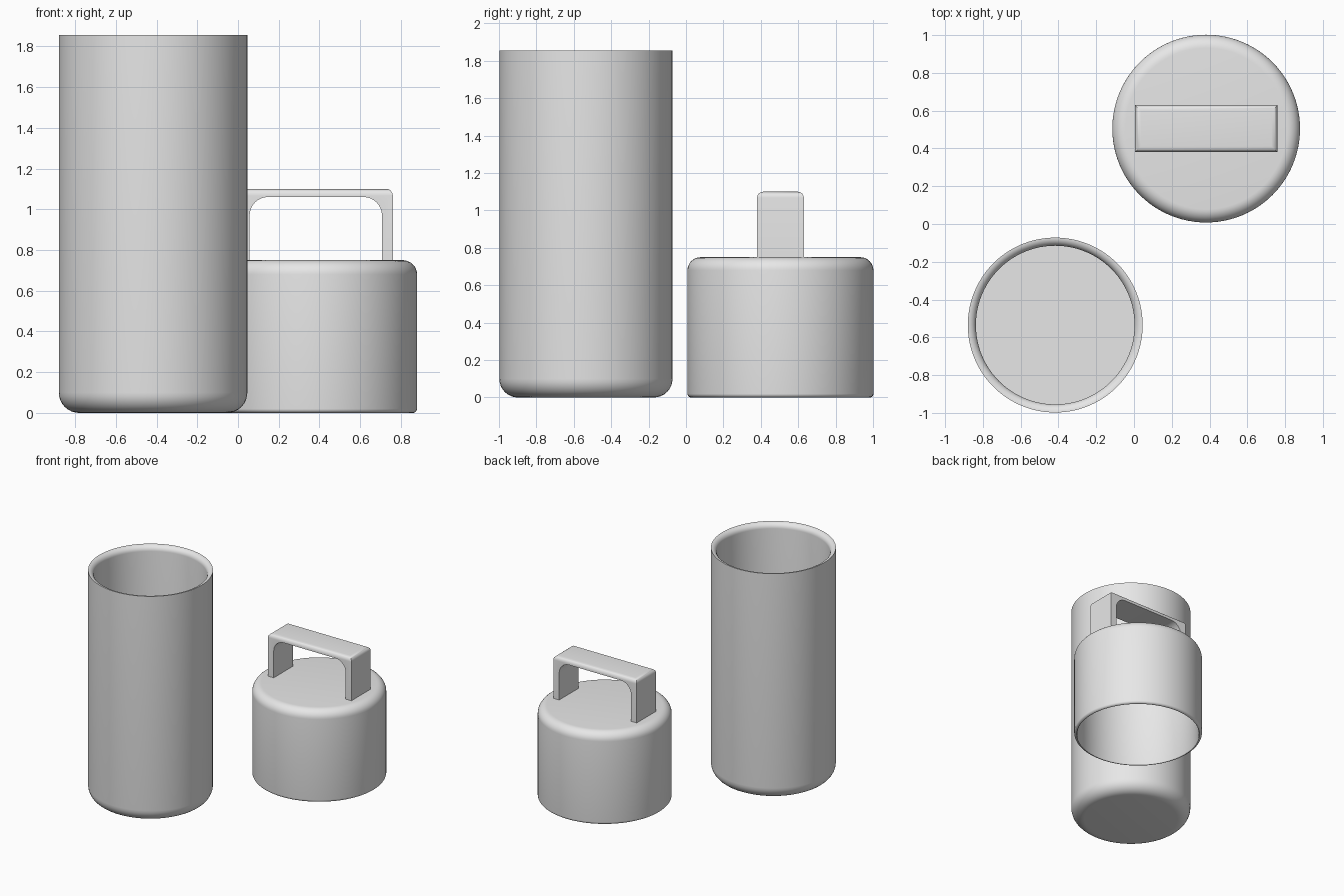
import bpy, bmesh, math
from mathutils import Vector

if "Cube" in bpy.data.objects:
    bpy.data.objects.remove(bpy.data.objects["Cube"])

grey = bpy.data.materials.new("plain grey")
grey.diffuse_color = (0.8, 0.8, 0.8, 1)
grey.use_nodes = True
grey.node_tree.nodes["Principled BSDF"].inputs["Base Color"].default_value = grey.diffuse_color


def arc(cx, cz, r, a0, a1, n=8):
    """Points of a fillet, angles in degrees."""
    return [(cx + r * math.cos(math.radians(a0 + (a1 - a0) * i / n)),
             cz + r * math.sin(math.radians(a0 + (a1 - a0) * i / n))) for i in range(n + 1)]


def finish(name, bm, loc=(0, 0, 0)):
    bmesh.ops.recalc_face_normals(bm, faces=bm.faces)
    me = bpy.data.meshes.new(name)
    bm.to_mesh(me)
    bm.free()
    me.materials.append(grey)
    ob = bpy.data.objects.new(name, me)
    ob.location = loc
    bpy.context.collection.objects.link(ob)
    return ob


def smooth(ob):
    bpy.ops.object.select_all(action='DESELECT')
    ob.select_set(True)
    bpy.context.view_layer.objects.active = ob
    bpy.ops.object.shade_smooth_by_angle(angle=math.radians(32))


def lathe(name, profile, loc, sides=96):
    """Spin a closed (radius, height) wall profile that starts and ends on the axis."""
    bm = bmesh.new()
    vs = [bm.verts.new((r, 0, z)) for r, z in profile]
    es = [bm.edges.new(p) for p in zip(vs, vs[1:])]
    bmesh.ops.spin(bm, geom=vs + es, cent=(0, 0, 0), axis=(0, 0, 1),
                   angle=2 * math.pi, steps=sides, use_merge=True)
    bmesh.ops.remove_doubles(bm, verts=bm.verts, dist=1e-5)
    ob = finish(name, bm, loc)
    smooth(ob)
    return ob


# Tall open cup: rounded foot, rim rounded on its inner edge
R, H, W = 0.463, 1.855, 0.043
lathe("cup",
      [(0, 0)] + arc(R - 0.1, 0.1, 0.1, -90, 0)
      + arc(R, H - W, W, 90, 180) + [(R - W, 0.05), (0, 0.05)],
      (-0.417, -0.535, 0))

# Hollow cap: rounded shoulder, rounded lip, open underneath
R, H, W = 0.497, 0.75, 0.025
lathe("cap",
      [(0, H)] + arc(R - 0.07, H - 0.07, 0.07, 90, 0)
      + arc(R - 0.02, 0.02, 0.02, 0, -90, 6)
      + arc(R - W, 0, 0.005, 0, 0, 1)[:1]
      + [(R - W, 0.01), (R - W, H - 0.07), (R - 0.07, H - 0.04), (0, H - 0.04)],
      (0.382, 0.505, 0))

# Carry handle: block with rounded top edges
x0, x1, y0, y1, z0, z1 = 0.005, 0.76, 0.38, 0.63, 0.735, 1.10
bm = bmesh.new()
bmesh.ops.create_cube(bm, size=1)
for v in bm.verts:
    v.co = Vector((x1 if v.co.x > 0 else x0, y1 if v.co.y > 0 else y0, z1 if v.co.z > 0 else z0))
top = [e for e in bm.edges if all(v.co.z > z1 - 0.01 for v in e.verts)]
bmesh.ops.bevel(bm, geom=top, offset=0.032, segments=6, profile=0.5, affect='EDGES')
handle = finish("handle", bm)

# Grip opening with rounded upper corners
a, b, t, r = 0.057, 0.707, 1.06, 0.09
outline = [(a, 0.6), (b, 0.6)] + arc(b - r, t - r, r, 0, 90) + arc(a + r, t - r, r, 90, 180)
bm = bmesh.new()
face = bm.faces.new([bm.verts.new((x, 0.2, z)) for x, z in outline])
ext = bmesh.ops.extrude_face_region(bm, geom=[face])
bmesh.ops.translate(bm, vec=(0, 0.6, 0),
                    verts=[g for g in ext["geom"] if isinstance(g, bmesh.types.BMVert)])
cutter = finish("grip_cutter", bm)

mod = handle.modifiers.new("grip opening", 'BOOLEAN')
mod.operation = 'DIFFERENCE'
mod.solver = 'EXACT'
mod.object = cutter
bpy.ops.object.select_all(action='DESELECT')
handle.select_set(True)
bpy.context.view_layer.objects.active = handle
bpy.ops.object.modifier_apply(modifier=mod.name)
bpy.data.objects.remove(cutter)
smooth(handle)
